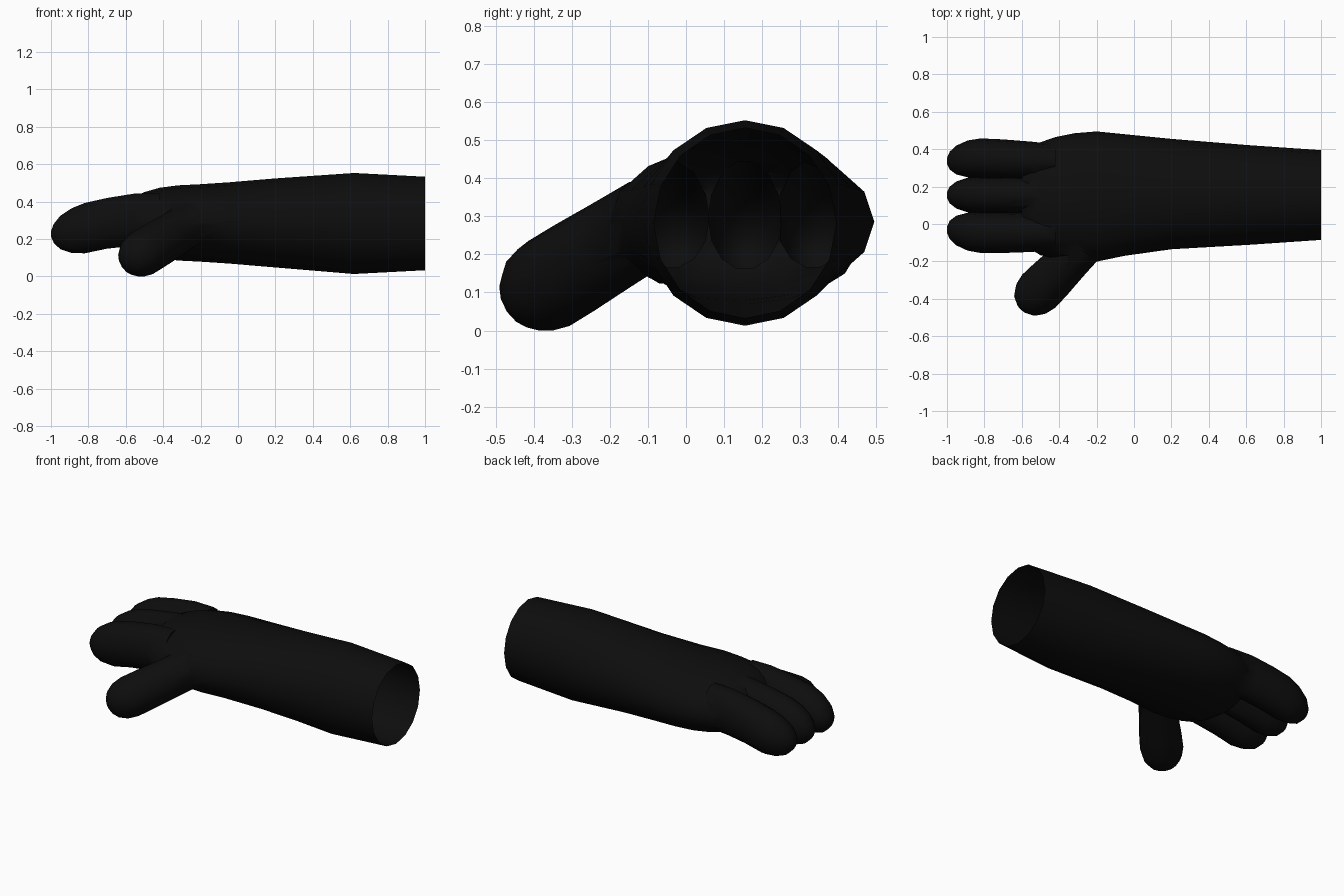
import bpy, bmesh, math
from mathutils import Vector, Matrix

if "Cube" in bpy.data.objects:
    bpy.data.objects.remove(bpy.data.objects["Cube"])

black = bpy.data.materials.new("soft black")
black.diffuse_color = (0.004, 0.004, 0.004, 1)
black.use_nodes = True
black.node_tree.nodes["Principled BSDF"].inputs["Base Color"].default_value = black.diffuse_color


def loft(name, rings, sides, matrix=Matrix()):
    """Closed tube through elliptical rings (x, y, z, half_width, half_height)."""
    bm = bmesh.new()
    loops = []
    for x, y, z, a, b in rings:
        loop = []
        for i in range(sides):
            t = 2 * math.pi * i / sides
            loop.append(bm.verts.new((x, y + a * math.cos(t), z + b * math.sin(t))))
        loops.append(loop)
    for p, q in zip(loops, loops[1:]):
        for i in range(sides):
            j = (i + 1) % sides
            bm.faces.new((p[i], p[j], q[j], q[i]))
    bm.faces.new(loops[0])
    bm.faces.new(loops[-1])
    bm.transform(matrix)
    bmesh.ops.recalc_face_normals(bm, faces=bm.faces)
    mesh = bpy.data.meshes.new(name)
    bm.to_mesh(mesh)
    bm.free()
    mesh.materials.append(black)
    ob = bpy.data.objects.new(name, mesh)
    bpy.context.collection.objects.link(ob)
    return ob


# Forearm and palm
arm = loft("arm_and_hand", [
    (1.0, .155, .29, .24, .25),
    (.62, .155, .29, .266, .27),
    (.2, .16, .293, .295, .238),
    (-.05, .155, .293, .325, .217),
    (-.2, .147, .293, .348, .207),
    (-.32, .145, .293, .34, .201),
    (-.42, .14, .293, .325, .188),
    (-.5, .135, .293, .302, .165),
    (-.56, .14, .297, .27, .135),
    (-.6, .145, .3, .21, .09)], 16)

# Three drooping fingers
parts = []
for name, y0, y1, w in (("outer_finger", .333, .352, .107),
                        ("middle_finger", .155, .155, .1),
                        ("inner_finger", -.045, -.045, .11)):
    rings = []
    for x, z, k, b in ((-.42, .315, .88, .14), (-.55, .311, .95, .143),
                       (-.7, .291, 1, .139), (-.82, .265, 1, .138),
                       (-.89, .252, .92, .122), (-.95, .242, .72, .092),
                       (-.985, .237, .45, .052), (-1.0, .235, .15, .015)):
        t = min(1, (-.42 - x) / .43)
        y = y0 + (y1 - y0) * t
        if x < -.85:  # tips curl slightly toward the middle
            y += (.155 - y) * (-.85 - x) * .5
        rings.append((x, y, z, w * k, b))
    parts.append(loft(name, rings, 14))

# Thumb, pointing outward, forward and down
axis = Vector((-.27, -.27, -.165)).normalized()
side = axis.cross(Vector((0, 0, 1))).normalized()
up = side.cross(axis)
frame = Matrix((axis, side, up)).transposed().to_4x4()
frame.translation = (-.25, -.1, .29)
parts.append(loft("thumb", [
    (0, 0, 0, .105, .12), (.15, 0, 0, .112, .122), (.3, 0, 0, .122, .125),
    (.4, 0, 0, .125, .125), (.46, 0, 0, .112, .112), (.505, 0, 0, .083, .083),
    (.53, 0, 0, .045, .045), (.538, 0, 0, .012, .012)], 14, frame))

# Merge into one skin
bpy.context.view_layer.objects.active = arm
arm.select_set(True)
for part in parts:
    mod = arm.modifiers.new("join", 'BOOLEAN')
    mod.operation = 'UNION'
    mod.solver = 'EXACT'
    mod.object = part
    bpy.ops.object.modifier_apply(modifier=mod.name)
    bpy.data.objects.remove(part)

# Open the cut end of the forearm
bm = bmesh.new()
bm.from_mesh(arm.data)
ends = [f for f in bm.faces if all(v.co.x > .999 for v in f.verts)]
bmesh.ops.delete(bm, geom=ends, context='FACES')
lift = -min(v.co.z for v in bm.verts)
bm.transform(Matrix.Translation((0, 0, lift)))
bm.to_mesh(arm.data)
bm.free()

for ob in bpy.context.selected_objects:
    ob.select_set(False)
arm.select_set(True)
bpy.ops.object.shade_smooth_by_angle(angle=math.radians(45))
